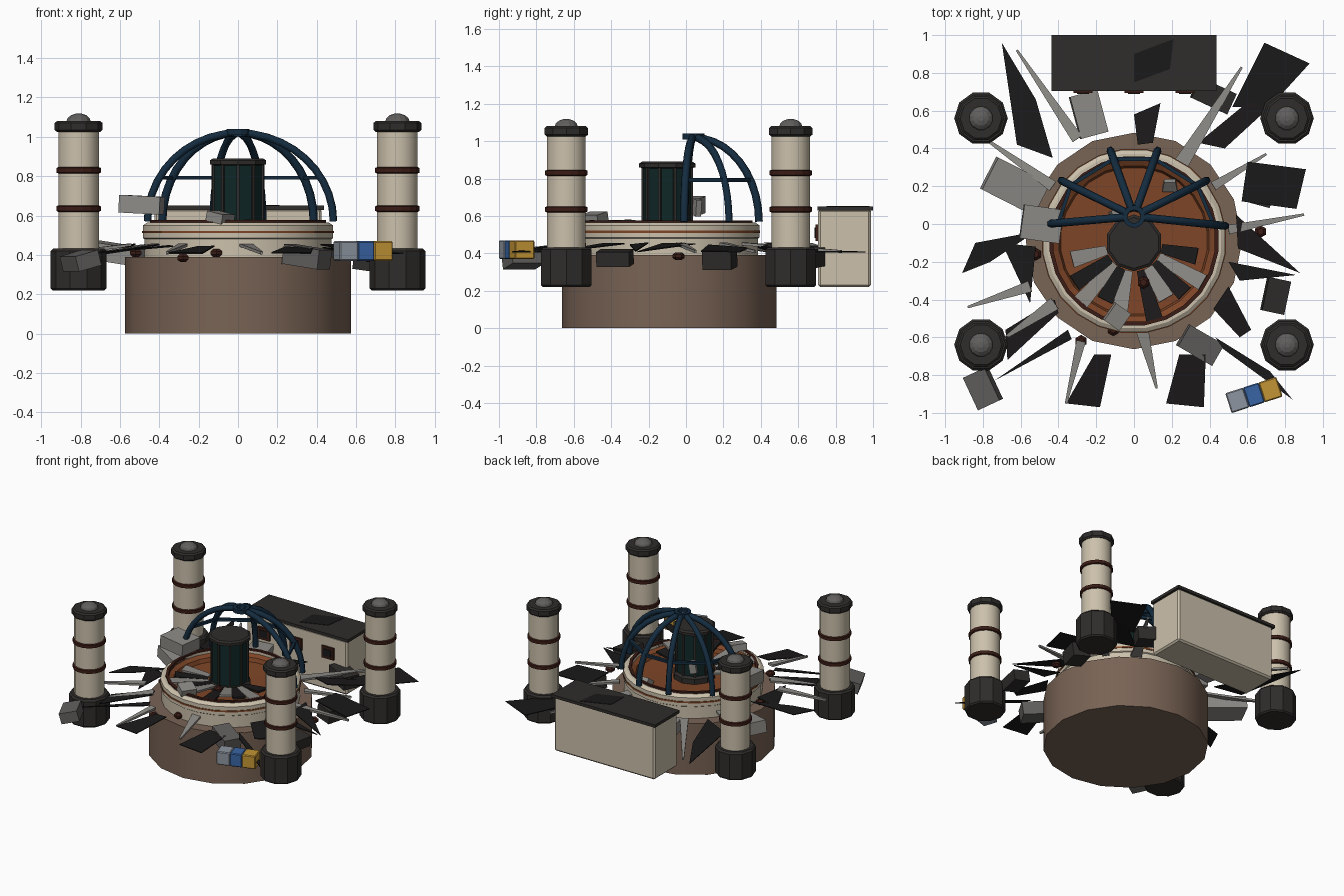
import bpy, bmesh, math
from mathutils import Vector, Matrix

if "Cube" in bpy.data.objects:
    bpy.data.objects.remove(bpy.data.objects["Cube"])

COLS = dict(cream=(.60, .53, .41), earth=(.19, .125, .09), dark=(.028, .026, .024), rust=(.21, .06, .02),
            blue=(.007, .025, .05), teal=(.005, .02, .02), brown=(.045, .012, .008), grey=(.27, .26, .24),
            mid=(.12, .115, .11), black=(.011, .010, .010), steel=(.27, .30, .35), cobalt=(.04, .13, .37),
            yellow=(.55, .30, .035))
MATS = {}
for k, c in COLS.items():
    MATS[k] = bpy.data.materials.new(k)
    MATS[k].diffuse_color = (*c, 1)


def finish(name, bm, col):
    bmesh.ops.recalc_face_normals(bm, faces=bm.faces)
    me = bpy.data.meshes.new(name)
    bm.to_mesh(me)
    bm.free()
    ob = bpy.data.objects.new(name, me)
    bpy.context.collection.objects.link(ob)
    me.materials.append(MATS[col])
    return ob


def lathe(name, prof, n, loc, col, loop=False, smooth=False, off=.5):
    bm = bmesh.new()
    rings = []
    for r, z in prof:
        rings.append([bm.verts.new((loc[0] + r * math.cos(2 * math.pi * (i + off) / n),
                                    loc[1] + r * math.sin(2 * math.pi * (i + off) / n), z)) for i in range(n)])
    pairs = list(zip(rings, rings[1:])) + ([(rings[-1], rings[0])] if loop else [])
    for a, b in pairs:
        for i in range(n):
            j = (i + 1) % n
            bm.faces.new((a[i], a[j], b[j], b[i]))
    if not loop:
        bm.faces.new(rings[0])
        bm.faces.new(rings[-1])
    ob = finish(name, bm, col)
    if smooth:
        bpy.ops.object.select_all(action='DESELECT')
        ob.select_set(True)
        bpy.context.view_layer.objects.active = ob
        bpy.ops.object.shade_smooth_by_angle(angle=math.radians(30))
    return ob


def box(name, c, s, col, rz=0, tilt=0, bevel=0):
    bm = bmesh.new()
    bmesh.ops.create_cube(bm, size=1)
    bmesh.ops.scale(bm, vec=s, verts=bm.verts)
    if bevel:
        bmesh.ops.bevel(bm, geom=bm.edges[:], offset=bevel, segments=1, affect='EDGES')
    m = Matrix.Translation(c) @ Matrix.Rotation(math.radians(rz), 4, 'Z') @ Matrix.Rotation(math.radians(tilt), 4, 'Y')
    bm.transform(m)
    return finish(name, bm, col)


def beam(name, a, b, w, col, w2=None, h=None):
    a, b = Vector(a), Vector(b)
    d = (b - a).normalized()
    side = d.cross(Vector((0, 0, 1))).normalized()
    up = side.cross(d)
    bm = bmesh.new()
    ends = []
    for p, q in ((a, w), (b, w if w2 is None else w2)):
        t = (h or q) / 2
        ends.append([bm.verts.new(p + side * x * q / 2 + up * y * t) for x, y in ((-1, -1), (1, -1), (1, 1), (-1, 1))])
    for i in range(4):
        j = (i + 1) % 4
        bm.faces.new((ends[0][i], ends[0][j], ends[1][j], ends[1][i]))
    bm.faces.new(ends[0])
    bm.faces.new(ends[1])
    return finish(name, bm, col)


def shard(name, pts, col, z_in=.455, z_out=.405):
    bm = bmesh.new()
    vs = []
    for x, y in pts:
        t = min(1, max(0, (math.hypot(x, y + .09) - .5) / .4))
        vs.append(bm.verts.new((x, y, z_in + (z_out - z_in) * t)))
    ext = bmesh.ops.extrude_face_region(bm, geom=[bm.faces.new(vs)])
    bmesh.ops.translate(bm, vec=(0, 0, .006), verts=[v for v in ext['geom'] if isinstance(v, bmesh.types.BMVert)])
    return finish(name, bm, col)


CY = -.09
# ground mound and round arena wall
lathe("mound", [(.573, 0), (.573, .39)], 16, (0, CY), 'earth', smooth=True, off=0)
lathe("arena_wall", [(.48, .38), (.48, .48), (.487, .485), (.487, .55), (.465, .565), (.43, .565), (.43, .38)],
      24, (0, CY), 'cream', True, True)
lathe("wall_band", [(.475, .51), (.491, .51), (.491, .522), (.475, .522)], 24, (0, CY), 'rust', True, True)
lathe("wall_rim", [(.43, .55), (.45, .55), (.45, .577), (.43, .577)], 24, (0, CY), 'brown', True, True)
lathe("arena_floor", [(.435, .40), (.435, .55), (.40, .53), (.39, .50), (.10, .49)], 24, (0, CY), 'rust')

# central glazed column
lathe("column_core", [(.13, .48), (.13, .87)], 10, (0, -.1), 'teal')
lathe("column_cap", [(.13, .855), (.15, .86), (.15, .88), (.135, .89)], 10, (0, -.1), 'dark')
lathe("column_foot", [(.15, .48), (.15, .53), (.135, .545)], 10, (0, -.1), 'dark')
for i in range(10):
    a = 2 * math.pi * (i + .5) / 10
    box("column_mullion", (.13 * math.cos(a), -.1 + .13 * math.sin(a), .68), (.016, .016, .37), 'dark', math.degrees(a))

# broken half dome of ribs
AP = Vector((0, .04, .57))
feet = [(.485, -.01), (.385, .23), (.125, .39), (-.125, .39), (-.385, .23), (-.46, 0)]
ties = []
for x, y in feet:
    d = Vector((x, y, .57)) - AP
    pts = [AP + d * math.cos(t) + Vector((0, 0, .45 * math.sin(t))) for t in [k * math.pi / 20 for k in range(10)]]
    pts.append(AP + d * .08 + Vector((0, 0, .45)))
    cu = bpy.data.curves.new("dome_rib", 'CURVE')
    cu.dimensions = '3D'
    cu.bevel_depth = .021
    cu.bevel_resolution = 1
    cu.use_fill_caps = True
    sp = cu.splines.new('POLY')
    sp.points.add(len(pts) - 1)
    for p, q in zip(sp.points, pts):
        p.co = (*q, 1)
    cu.materials.append(MATS['blue'])
    bpy.context.collection.objects.link(bpy.data.objects.new("dome_rib", cu))
    ties.append(AP + d * .87 + Vector((0, 0, .222)))
for a, b in zip(ties, ties[1:]):
    beam("dome_tie", a, b, .02, 'blue')
lathe("dome_crown", [(.035, 1.01), (.06, 1.01), (.06, 1.04), (.035, 1.04)], 12, (0, .04), 'blue', True)

# four corner pillars
for x in (-.81, .81):
    for y in (-.64, .56):
        c = (x, y)
        lathe("pillar_base", [(.132, .22), (.142, .23), (.142, .42), (.13, .432)], 10, c, 'dark', off=0)
        lathe("pillar_shaft", [(.105, .42), (.105, 1.04)], 16, c, 'cream', smooth=True)
        for z in (.635, .83):
            lathe("pillar_band", [(.10, z - .018), (.115, z - .012), (.115, z + .012), (.10, z + .018)], 16, c, 'brown')
        lathe("pillar_cap", [(.11, 1.025), (.122, 1.035), (.122, 1.07), (.11, 1.08)], 10, c, 'dark', off=0)
        lathe("pillar_lamp", [(.065, 1.075), (.058, 1.095), (.04, 1.11), (.015, 1.118)], 12, c, 'mid')

# rear building
box("building_body", (0, .848, .428), (.85, .282, .416), 'cream', bevel=.012)
box("building_roof", (0, .852, .64), (.875, .297, .022), 'dark')
for x in (-.27, 0, .27):
    box("window_frame", (x, .705, .51), (.10, .025, .09), 'brown')
    box("window_pane", (x, .698, .51), (.065, .02, .055), 'black')
shard("roof_patch", [(0, .75), (.19, .82), (.21, .98), (0, .90)], 'black', .648, .648)

# striped crate, in three coloured sections
for k, col in ((-1, 'steel'), (0, 'cobalt'), (1, 'yellow')):
    a = math.radians(18)
    box("crate_section", (.635 + k * .092 * math.cos(a), -.905 + k * .092 * math.sin(a), .42),
        (.10 if k else .088, .11, .10), col, 18, bevel=.006)

# rubble blocks: centre, size, turn, tilt
for c, s, rz, tilt, col in [
        ((-.63, .20, .41), (.31, .19, .09), -27, 8, 'grey'), ((-.49, 0, .655), (.21, .18, .09), -8, 3, 'grey'),
        ((-.24, .58, .41), (.15, .23, .08), 15, 5, 'grey'), ((.42, .68, .38), (.21, .12, .10), -25, 5, 'dark'),
        ((.67, .18, .37), (.13, .16, .10), -15, 8, 'dark'), ((.75, -.38, .375), (.12, .18, .08), -12, 8, 'dark'),
        ((.35, -.64, .39), (.21, .13, .10), -30, 8, 'mid'), ((-.80, -.87, .37), (.13, .19, .08), 25, -15, 'mid'),
        ((-.09, -.49, .59), (.10, .11, .05), -35, 12, 'grey')]:
    box("rubble_block", c, s, col, rz, tilt)

# dark wreckage plates
for pts in [
        [(-.70, .96), (-.52, .66), (-.43, .35), (-.62, .42)], [(.69, .96), (.93, .85), (.72, .62), (.52, .62)],
        [(.62, .66), (.72, .62), (.48, .40), (.34, .43)], [(.60, .33), (.91, .29), (.86, .08), (.57, .12)],
        [(.54, .05), (.88, -.26), (.55, -.13)], [(-.91, -.26), (-.84, -.10), (-.52, -.04), (-.76, -.2)],
        [(-.36, -.95), (-.21, -.69), (-.12, -.69), (-.18, -.97)], [(.17, -.95), (.24, -.69), (.38, -.69), (.37, -.97)],
        [(-.68, -.56), (-.42, -.40), (-.40, -.47), (-.67, -.72)], [(-.74, -.83), (-.35, -.56), (-.33, -.61)],
        [(.43, -.60), (.47, -.66), (.84, -.93), (.72, -.78)], [(.5, -.33), (.62, -.56), (.56, -.6), (.42, -.45)],
        [(0, .58), (.14, .64), (.10, .43), (.02, .42)], [(-.70, -.10), (-.52, -.12), (-.55, -.42)],
        [(.5, -.2), (.86, -.27), (.56, -.3)]]:
    shard("wreck_plate", pts, 'black')

# pale splinters pointing outward
for a, b, w in [((-.3, .45), (-.62, .92), .06), ((.25, .32), (.57, .83), .08), ((-.55, -.33), (-.88, -.44), .06),
                ((.04, -.55), (.12, -.87), .07), ((.50, -.03), (.9, .05), .05), ((-.43, .2), (-.8, .46), .06),
                ((.42, .2), (.70, .37), .05), ((-.28, -.62), (-.36, -.95), .05), ((-.42, -.42), (-.68, -.6), .07)]:
    beam("splinter", (*a, .45), (*b, .41), w, 'grey', .012, .015)

# debris lying on the arena floor around the column
for k, ang in enumerate((195, 214, 228, 243, 258, 285, 300, 315, 330, 348)):
    a = math.radians(ang)
    d = Vector((math.cos(a), math.sin(a), 0))
    p = Vector((0, -.1, 0))
    beam("floor_debris", p + d * .15 + Vector((0, 0, .54)), p + d * (.34 + .04 * (k % 3)) + Vector((0, 0, .57)),
         .05, ('grey', 'black')[k % 2], .09, .015)
beam("standing_slab", (.19, .18, .50), (.19, .23, .54), .08, 'grey', .06, .03)
box("hanging_slab", (-.1, .06, .645), (.05, .03, .09), 'grey', 20, 10)

# loose rusty bolts
for x, y, z in [(-.52, -.16, .41), (.05, -.31, .56), (-.11, -.56, .41), (-.28, -.62, .385), (.67, -.04, .385)]:
    lathe("loose_bolt", [(.018, z - .02), (.033, z - .008), (.033, z + .008), (.018, z + .02)], 6, (x, y), 'brown')

for m in bpy.data.materials:
    if m.users and not m.is_grease_pencil:
        m.use_nodes = True
        m.node_tree.nodes["Principled BSDF"].inputs["Base Color"].default_value = m.diffuse_color
